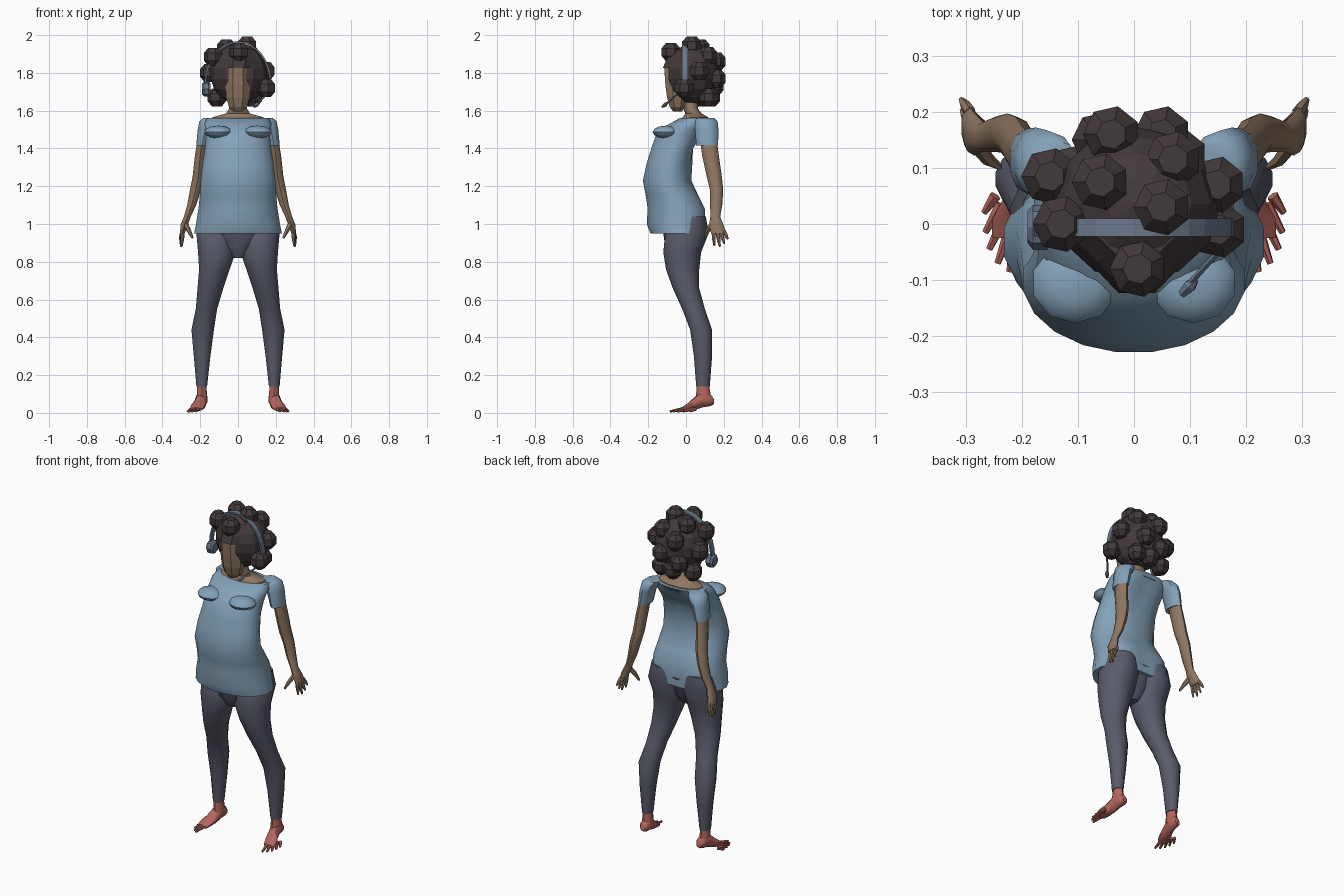
import bpy, bmesh, math
from mathutils import Vector

if "Cube" in bpy.data.objects:
    bpy.data.objects.remove(bpy.data.objects["Cube"], do_unlink=True)


def material(name, r, g, b):
    m = bpy.data.materials.new(name)
    m.use_nodes = True
    m.diffuse_color = (r, g, b, 1)
    m.node_tree.nodes["Principled BSDF"].inputs["Base Color"].default_value = (r, g, b, 1)
    return m


SKIN = material("tan skin", .28, .185, .12)
SHIRT = material("soft blue cloth", .23, .36, .48)
PANTS = material("slate leggings", .10, .105, .145)
FEET = material("rosy feet", .45, .13, .105)
HAIR = material("dark brown hair", .055, .041, .043)
METAL = material("blue grey headset", .15, .19, .26)
SIDES = (("left", 1), ("right", -1))


def finish(name, bm, mat, smooth=True):
    bmesh.ops.recalc_face_normals(bm, faces=bm.faces)
    mesh = bpy.data.meshes.new(name)
    bm.to_mesh(mesh)
    bm.free()
    mesh.materials.append(mat)
    ob = bpy.data.objects.new(name, mesh)
    bpy.context.collection.objects.link(ob)
    if smooth:
        bpy.ops.object.select_all(action='DESELECT')
        ob.select_set(True)
        bpy.context.view_layer.objects.active = ob
        bpy.ops.object.shade_smooth_by_angle(angle=math.radians(40))
    return ob


def skin_rings(bm, rings):
    """Bridge closed rings of points and cap both ends."""
    loops = [[bm.verts.new(p) for p in ring] for ring in rings]
    n = len(loops[0])
    for a, b in zip(loops, loops[1:]):
        for i in range(n):
            j = (i + 1) % n
            bm.faces.new((a[i], a[j], b[j], b[i]))
    bm.faces.new(loops[0])
    bm.faces.new(loops[-1])


def loft(name, rings, mat, n=10, s=1, axis='z', smooth=True, shape=None):
    """Rings are (x, y, z, half width, half depth); s mirrors in x."""
    result = []
    for x, y, z, a, b in rings:
        ring = []
        for i in range(n):
            t = 2 * math.pi * (i + .5) / n
            u, v = a * math.cos(t), b * math.sin(t)
            p = Vector((x + u, y + v, z)) if axis == 'z' else Vector((x + u, y, z + v))
            if shape:
                p = shape(p, t)
            p.x *= s
            ring.append(p)
        result.append(ring)
    bm = bmesh.new()
    skin_rings(bm, result)
    return finish(name, bm, mat, smooth)


def tube(bm, pts, radii, s=1, n=6):
    """Tapered limb through a few points."""
    pts = [Vector((p[0] * s, p[1], p[2])) for p in pts]
    rings = []
    for k, p in enumerate(pts):
        d = pts[min(k + 1, len(pts) - 1)] - pts[max(k - 1, 0)]
        u = d.orthogonal().normalized()
        v = d.normalized().cross(u)
        rings.append([p + radii[k] * (u * math.cos(t) + v * math.sin(t))
                      for t in (2 * math.pi * i / n for i in range(n))])
    skin_rings(bm, rings)


def ball(name, center, radii, mat, seg, rings, smooth=True):
    bm = bmesh.new()
    bmesh.ops.create_uvsphere(bm, u_segments=seg, v_segments=rings, radius=1)
    bmesh.ops.scale(bm, vec=radii, verts=bm.verts)
    bmesh.ops.translate(bm, vec=center, verts=bm.verts)
    return finish(name, bm, mat, smooth)


# Shirt: height, half width, front y, back y; with a cleft at the seat and spine
def shirt_shape(p, t):
    back = max(0, math.sin(t)) ** 10
    if p.z < 1.2:
        p.y -= .05 * back * (1 - abs(p.z - 1.03) / .2)
    elif 1.38 < p.z < 1.55:
        p.y -= .03 * back
    return p


shirt = [(.95, .235, -.19, .125), (1, .225, -.21, .135), (1.08, .212, -.205, .13),
         (1.15, .205, -.215, .085), (1.23, .2, -.23, .03), (1.32, .19, -.21, .035),
         (1.4, .177, -.185, .06), (1.46, .172, -.165, .1), (1.5, .175, -.135, .125),
         (1.53, .18, -.09, .14), (1.56, .165, -.035, .14)]
loft("shirt_body", [(0, (f + b) / 2, z, w, (b - f) / 2) for z, w, f, b in shirt],
     SHIRT, 20, shape=shirt_shape)

# Neck, shoulders and head
loft("neck", [(0, .05, 1.54, .15, .075), (0, .05, 1.565, .14, .07), (0, .04, 1.585, .065, .045),
              (0, .025, 1.61, .05, .04), (0, .02, 1.68, .045, .04)], SKIN, 12)
loft("face", [(0, -.045, 1.595, .028, .025), (0, -.045, 1.62, .052, .045),
              (0, -.045, 1.67, .068, .06), (0, -.045, 1.74, .073, .07),
              (0, -.045, 1.825, .07, .076)], SKIN, 8, smooth=False)

# Hair mass, fringe and curls
ball("hair_mass", (.005, .035, 1.795), (.152, .14, .16), HAIR, 12, 9, False)
loft("hair_fringe", [(.005, -.04, 1.825, .085, .09), (.005, -.03, 1.87, .085, .08),
                     (.005, 0, 1.92, .07, .07)], HAIR, 8, smooth=False)
curls = [(-.04, .16, 1.86), (.05, .16, 1.77), (-.15, .085, 1.8), (-.06, .075, 1.93),
         (.07, .115, 1.89), (.147, .07, 1.81), (-.13, 0, 1.885), (.05, .03, 1.945),
         (.007, -.08, 1.91), (.15, -.01, 1.72), (-.06, .15, 1.73), (.08, .12, 1.67),
         (-.11, .09, 1.67), (-.005, .13, 1.67)]
for x, y, z in curls:
    loft("hair_curl", [(x, y, z + h, r, r) for h, r in
                       ((-.048, .027), (-.02, .051), (.02, .051), (.048, .027))],
         HAIR, 7, smooth=False)

# Headset: flat band over the head, ear cup, microphone arm
arc = [math.pi * i / 16 for i in range(17)]
bm = bmesh.new()
skin_rings(bm, [[(r * math.cos(t), y, 1.74 + (r + .05) * math.sin(t))
                 for r, y in ((.168, -.022), (.178, -.022), (.178, .01), (.168, .01))] for t in arc])
finish("headset_band", bm, METAL, False)
bm = bmesh.new()
tube(bm, [(-.145, -.006, 1.715), (-.155, -.006, 1.715), (-.18, -.006, 1.715),
          (-.19, -.006, 1.715)], [.03, .04, .04, .028], n=8)
tube(bm, [(.165, -.01, 1.72), (.15, -.05, 1.685), (.1, -.105, 1.635)], [.006] * 3)
tube(bm, [(.11, -.1, 1.64), (.1, -.11, 1.632), (.085, -.125, 1.622)], [.006, .012, .008])
finish("headset_cup_and_microphone", bm, METAL, False)

# Hips between the legs
loft("hips", [(0, -.03, .82, .03, .05), (0, -.025, .88, .1, .085), (0, -.02, .95, .17, .1),
              (0, -.02, 1, .2, .12)], PANTS, 14)

finger_tips = [(.297, .15, .885), (.302, .18, .88), (.306, .203, .895), (.308, .222, .92)]
toe_tips = [(.222, -.085), (.243, -.07), (.258, -.045), (.265, -.015), (.267, .02)]
for side, s in SIDES:
    # Bust folds
    ball(side + "_bust", (.105 * s, -.105, 1.487), (.078, .072, .034), SHIRT, 10, 6)
    # Sleeve and arm
    loft(side + "_sleeve", [(.14, .1, 1.562, .045, .05), (.155, .105, 1.545, .052, .062),
                            (.175, .11, 1.5, .04, .062), (.19, .112, 1.415, .033, .058)],
         SHIRT, 10, s)
    loft(side + "_arm", [(.185, .115, 1.47, .026, .045), (.2, .13, 1.36, .03, .044),
                         (.21, .15, 1.25, .032, .04), (.225, .162, 1.18, .031, .035),
                         (.245, .16, 1.1, .025, .032), (.268, .155, 1.04, .019, .026),
                         (.285, .16, .995, .02, .038), (.295, .173, .95, .013, .04)],
         SKIN, 10, s)
    # Fingers and thumb
    bm = bmesh.new()
    for i, tip in enumerate(finger_tips):
        base = Vector((.292, .145 + .018 * i, .965))
        tube(bm, [base, base.lerp(Vector(tip), .55), tip], [.011, .01, .005], s)
    tube(bm, [(.283, .145, 1.01), (.26, .115, .965), (.24, .102, .925)], [.015, .012, .006], s)
    finish(side + "_fingers", bm, SKIN)
    # Leg
    loft(side + "_leg", [(.11, .02, 1.04, .09, .085), (.115, .005, .95, .108, .115),
                         (.112, -.02, .85, .102, .1), (.125, -.018, .76, .083, .088),
                         (.146, 0, .66, .07, .07), (.167, .04, .55, .058, .06),
                         (.187, .08, .44, .061, .058), (.19, .09, .3, .045, .048),
                         (.192, .09, .14, .029, .036)], PANTS, 14, s)
    # Foot and toes
    loft(side + "_ankle", [(.192, .09, .15, .025, .032), (.19, .093, .07, .03, .042)],
         FEET, 10, s)
    loft(side + "_foot", [(.187, .147, .06, .016, .014), (.188, .13, .068, .028, .032),
                          (.192, .09, .075, .031, .045), (.2, .05, .052, .032, .036),
                          (.214, .01, .031, .04, .02), (.222, -.025, .018, .033, .01)],
         FEET, 10, s, 'y')
    bm = bmesh.new()
    for i, (x, y) in enumerate(toe_tips):
        tube(bm, [(.207 + .01 * i, -.01 + .015 * i, .022), (x, y, .008)], [.011, .006], s)
    finish(side + "_toes", bm, FEET)
